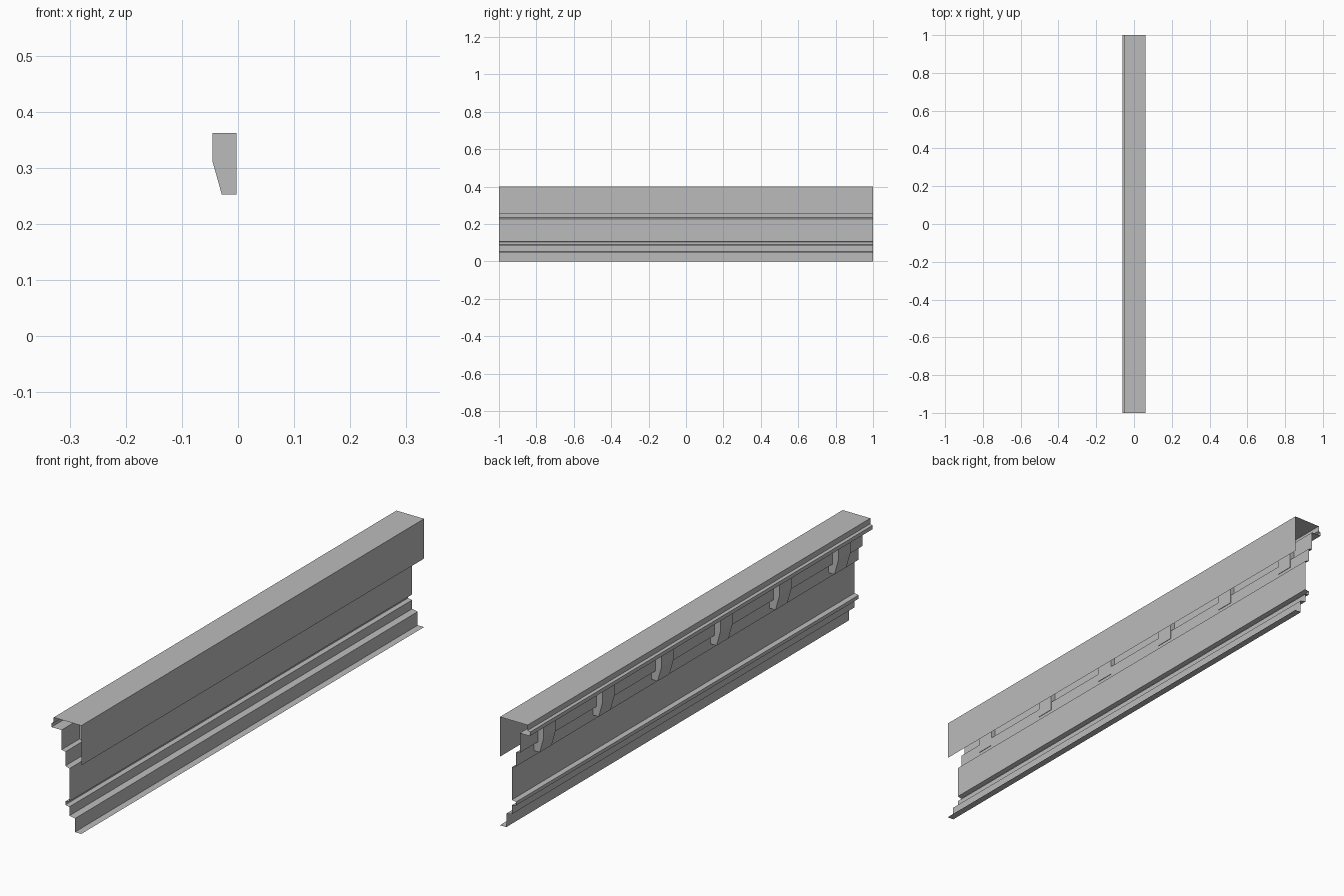
import bpy
import bmesh

old = bpy.data.objects.get("Cube")
if old:
    bpy.data.objects.remove(old, do_unlink=True)

# One plain grey for everything
grey = bpy.data.materials.new("plain grey")
grey.use_nodes = True
colour = (0.5, 0.5, 0.5, 1)
grey.diffuse_color = colour
grey.node_tree.nodes["Principled BSDF"].inputs["Base Color"].default_value = colour


def extrude_profile(name, points, y0, y1, solid):
    """Sweep an (x, z) profile along y, as an open sheet or a closed prism."""
    bm = bmesh.new()
    front = [bm.verts.new((x, y0, z)) for x, z in points]
    back = [bm.verts.new((x, y1, z)) for x, z in points]
    n = len(points)
    for i in range(n if solid else n - 1):
        j = (i + 1) % n
        bm.faces.new((front[i], front[j], back[j], back[i]))
    if solid:
        bm.faces.new(front[::-1])
        bm.faces.new(back)
    bmesh.ops.recalc_face_normals(bm, faces=bm.faces)
    mesh = bpy.data.meshes.new(name)
    bm.to_mesh(mesh)
    bm.free()
    mesh.materials.append(grey)
    obj = bpy.data.objects.new(name, mesh)
    bpy.context.collection.objects.link(obj)
    return obj


# Folded sheet: flap, top, hooked lip, stepped wall, bead and foot
sheet = [
    (0.06, 0.253), (0.06, 0.40),
    (-0.053, 0.40), (-0.053, 0.38),
    (-0.062, 0.376), (-0.062, 0.362),
    (-0.021, 0.362), (-0.021, 0.289),
    (-0.005, 0.286), (-0.005, 0.234),
    (0.011, 0.228), (0.011, 0.107),
    (-0.005, 0.103), (-0.005, 0.09),
    (0.011, 0.087), (0.011, 0.054),
    (0.034, 0.05), (0.034, 0.0),
    (0.06, 0.0),
]
extrude_profile("folded_rail", sheet, -1, 1, False)

# Six evenly spaced brackets under the lip
bracket = [(-0.045, 0.362), (-0.003, 0.362), (-0.003, 0.253),
           (-0.029, 0.253), (-0.045, 0.31)]
for i in range(6):
    y = -0.86 + i * 0.344
    extrude_profile(f"bracket_{i + 1}", bracket, y - 0.035, y + 0.035, True)
